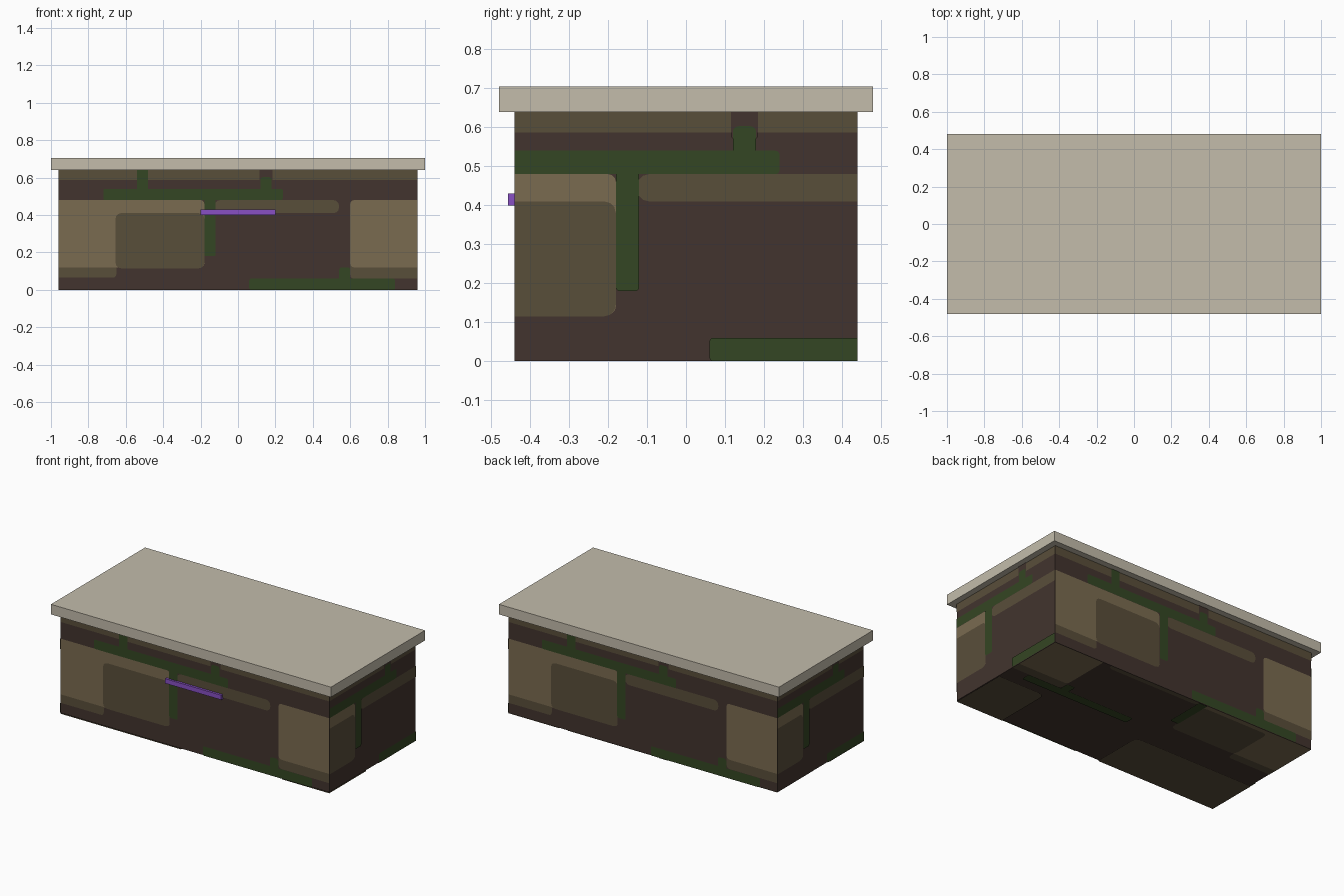
import bpy, bmesh, math
from mathutils import Matrix, Vector

cube = bpy.data.objects.get("Cube")
if cube:
    bpy.data.objects.remove(cube, do_unlink=True)


def material(name, rgb):
    lin = [((c / 255 + 0.055) / 1.055) ** 2.4 for c in rgb] + [1.0]
    m = bpy.data.materials.new(name)
    m.use_nodes = True
    m.diffuse_color = lin
    bsdf = m.node_tree.nodes["Principled BSDF"]
    bsdf.inputs["Base Color"].default_value = lin
    bsdf.inputs["Roughness"].default_value = 0.9
    return m


DARK = material("dark brown", (66, 52, 46))
MID = material("mid brown", (89, 78, 58))
LIGHT = material("light brown", (122, 107, 80))
GREEN = material("moss green", (52, 70, 35))
LID = material("pale stone", (195, 188, 171))
PURPLE = material("purple", (136, 80, 196))


def finish(name, bm, mat):
    me = bpy.data.meshes.new(name)
    bm.to_mesh(me)
    bm.free()
    me.materials.append(mat)
    ob = bpy.data.objects.new(name, me)
    bpy.context.collection.objects.link(ob)
    return ob


def box(name, lo, hi, mat):
    lo, hi = Vector(lo), Vector(hi)
    bm = bmesh.new()
    bmesh.ops.create_cube(bm, size=1, matrix=Matrix.Translation((lo + hi) / 2)
                          @ Matrix.Diagonal((*(hi - lo), 1)))
    return finish(name, bm, mat)


HX, HY, TOP = 0.96, 0.44, 0.64
box("chest_body", (-HX, -HY, 0), (HX, HY, TOP), DARK)
box("lid", (-1, -0.48, TOP), (1, 0.48, 0.705), LID)
box("handle", (-0.2, -0.457, 0.4), (0.2, -HY, 0.43), PURPLE)

# Painted shapes: name, colour, u0, u1, v0, v1, corner radius
WALL = [
    ("upper_band", MID, -1, 1, 0.587, 0.7, 0),
    ("left_stone_base", MID, -1.1, -0.65, 0.065, 0.2, 0.02),
    ("left_stone", LIGHT, -1.1, -0.18, 0.12, 0.48, 0.02),
    ("left_stone_shade", MID, -0.655, -0.18, 0.115, 0.41, 0.03),
    ("middle_stone_edge", MID, -0.125, 0.54, 0.41, 0.48, 0.03),
    ("right_stone_base", MID, 0.6, 1.1, 0.06, 0.2, 0.02),
    ("right_stone", LIGHT, 0.6, 1.1, 0.12, 0.48, 0.02),
    ("moss_upper", GREEN, -0.72, 0.24, 0.48, 0.54, 0.01),
    ("moss_stem_left", GREEN, -0.54, -0.48, 0.53, 0.7, 0.01),
    ("band_gap", DARK, 0.115, 0.185, 0.57, 0.7, 0.01),
    ("moss_stem_right", GREEN, 0.12, 0.18, 0.53, 0.603, 0.015),
    ("moss_drip", GREEN, -0.18, -0.12, 0.18, 0.49, 0.01),
    ("moss_lower", GREEN, 0.06, 0.84, 0, 0.06, 0.01),
    ("moss_lower_bump", GREEN, 0.54, 0.6, 0.05, 0.12, 0.015),
]
# The underside carries the same pattern plus one more row of stones
UNDER = WALL + [
    ("under_stone_left", MID, -1.1, -0.1, -0.6, -0.1, 0.04),
    ("under_stone_right", MID, 0.62, 1.1, -0.6, -0.06, 0.04),
]


def rounded_rect(u0, u1, v0, v1, r):
    if r == 0:
        return [(u0, v0), (u1, v0), (u1, v1), (u0, v1)]
    centres = [(u1 - r, v1 - r), (u0 + r, v1 - r), (u0 + r, v0 + r), (u1 - r, v0 + r)]
    return [(cu + r * math.cos(a), cv + r * math.sin(a))
            for q, (cu, cv) in enumerate(centres)
            for a in [math.pi / 2 * (q + k / 3) for k in range(4)]]


def paint(side, shapes, half, vlo, vhi, u_axis, v_axis, origin):
    """Lay clipped flat plates on one side, each a hair above the last."""
    u_axis, v_axis, origin = Vector(u_axis), Vector(v_axis), Vector(origin)
    normal = origin.normalized() if origin.length else Vector((0, 0, -1))
    for layer, (name, mat, *rect) in enumerate(shapes, 1):
        bm = bmesh.new()
        bm.faces.new([bm.verts.new((u, v, 0)) for u, v in rounded_rect(*rect)])
        for co, no in (((half, 0, 0), (1, 0, 0)), ((-half, 0, 0), (-1, 0, 0)),
                       ((0, vhi, 0), (0, 1, 0)), ((0, vlo, 0), (0, -1, 0))):
            bmesh.ops.bisect_plane(bm, geom=bm.verts[:] + bm.edges[:] + bm.faces[:],
                                   plane_co=co, plane_no=no, clear_outer=True)
        if not bm.faces:
            bm.free()
            continue
        for v in bm.verts:
            v.co = origin + u_axis * v.co.x + v_axis * v.co.y + normal * 0.0004 * layer
        bm.normal_update()
        for f in bm.faces:
            if f.normal.dot(normal) < 0:
                f.normal_flip()
        finish(side + "_" + name, bm, mat)


UP = (0, 0, 1)
paint("front", WALL, HX, 0, TOP, (1, 0, 0), UP, (0, -HY, 0))
paint("back", WALL, HX, 0, TOP, (-1, 0, 0), UP, (0, HY, 0))
paint("left", WALL, HY, 0, TOP, (0, 1, 0), UP, (HX, 0, 0))
paint("right", WALL, HY, 0, TOP, (0, -1, 0), UP, (-HX, 0, 0))
paint("under", UNDER, HX, -HY, HY, (1, 0, 0), (0, 1, 0), (0, 0, 0))
